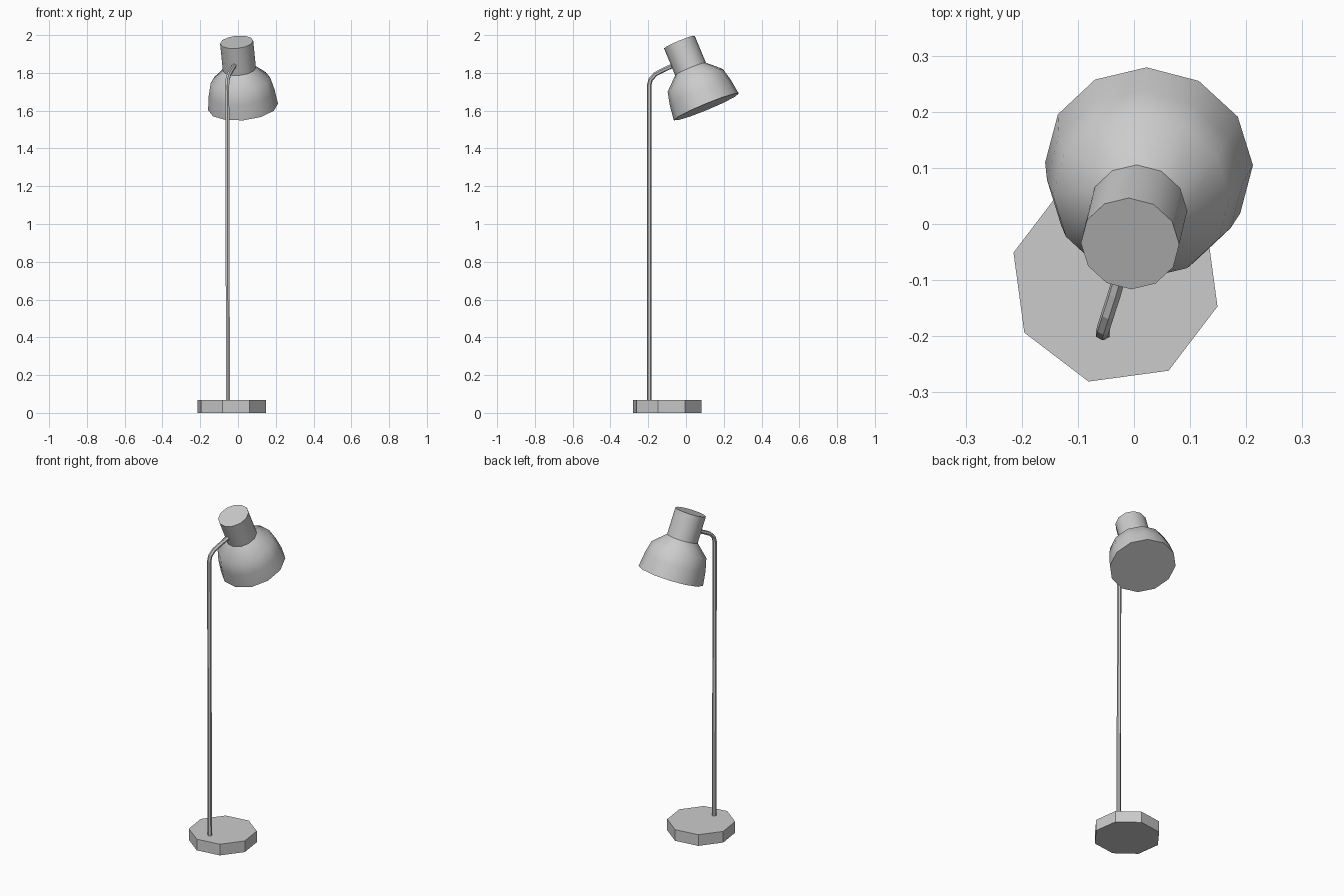
import bpy
import bmesh
from math import radians, pi, sin, cos
from mathutils import Vector, Matrix

cube = bpy.data.objects.get("Cube")
if cube:
    bpy.data.objects.remove(cube, do_unlink=True)

grey = bpy.data.materials.new("light_grey")
grey.use_nodes = True
colour = (0.6, 0.6, 0.6, 1)
grey.diffuse_color = colour
grey.node_tree.nodes["Principled BSDF"].inputs["Base Color"].default_value = colour


def turned(name, profile, sides, matrix):
    """Closed turned solid from (radius, height) pairs, top to bottom."""
    bm = bmesh.new()
    rings = []
    for radius, height in profile:
        angles = [2 * pi * i / sides for i in range(sides)]
        rings.append([bm.verts.new((radius * cos(a), radius * sin(a), height)) for a in angles])
    for upper, lower in zip(rings, rings[1:]):
        for i in range(sides):
            j = (i + 1) % sides
            bm.faces.new((upper[i], lower[i], lower[j], upper[j]))
    bm.faces.new(rings[0])
    bm.faces.new(reversed(rings[-1]))
    bm.transform(matrix)
    bmesh.ops.recalc_face_normals(bm, faces=bm.faces)
    mesh = bpy.data.meshes.new(name)
    bm.to_mesh(mesh)
    bm.free()
    mesh.materials.append(grey)
    obj = bpy.data.objects.new(name, mesh)
    bpy.context.collection.objects.link(obj)
    return obj


def select_only(obj):
    bpy.ops.object.select_all(action="DESELECT")
    obj.select_set(True)
    bpy.context.view_layer.objects.active = obj


# Octagonal foot
turned("base", [(0.188, 0.068), (0.188, 0)], 8,
       Matrix.Translation((-0.033, -0.099, 0)) @ Matrix.Rotation(radians(-14.8), 4, "Z"))

# Lamp head: neck and flared shade, tilted along its axis
top = Vector((-0.007, -0.035, 1.963))
axis = Vector((0.034, 0.143, -0.345))
tilt = axis.to_track_quat("-Z", "Y").to_matrix().to_4x4()
head = turned("lamp_shade",
              [(0.088, 0), (0.088, -0.155), (0.158, -0.22), (0.175, -0.29), (0.186, -0.373)], 12,
              Matrix.Translation(top) @ tilt @ Matrix.Rotation(radians(13.7), 4, "Z"))
select_only(head)
bpy.ops.object.shade_smooth_by_angle(angle=radians(43))

# Pole, bending over into the neck
path = [(-0.053, -0.195, 0.06), (-0.057, -0.195, 1.735), (-0.055, -0.187, 1.765),
        (-0.047, -0.162, 1.793), (-0.035, -0.125, 1.813), (-0.017, -0.062, 1.842)]
curve = bpy.data.curves.new("pole", "CURVE")
curve.dimensions = "3D"
curve.bevel_depth = 0.012
curve.bevel_resolution = 1
curve.use_fill_caps = True
spline = curve.splines.new("POLY")
spline.points.add(len(path) - 1)
for point, co in zip(spline.points, path):
    point.co = (*co, 1)
curve.materials.append(grey)
pole = bpy.data.objects.new("pole", curve)
bpy.context.collection.objects.link(pole)
select_only(pole)
bpy.ops.object.convert(target="MESH")
bpy.ops.object.shade_flat()
